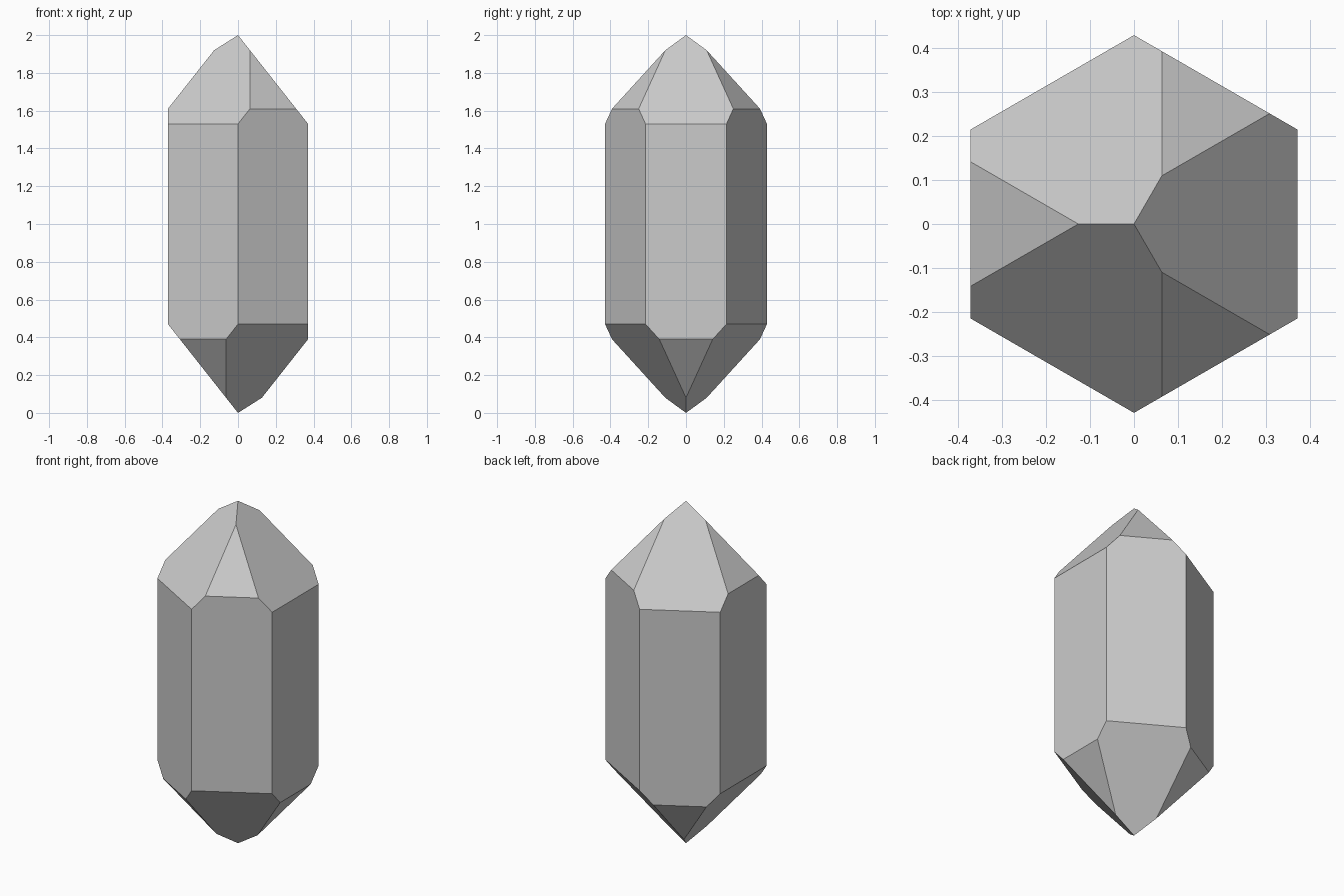
import bpy, bmesh
from math import radians, cos, sin
from mathutils import Vector

if "Cube" in bpy.data.objects:
    bpy.data.objects.remove(bpy.data.objects["Cube"], do_unlink=True)

HALF = 1.0          # half height
APOTHEM = 0.371     # centre to prism side
SLOPE = 1.267       # steepness of the end facets
MINOR_RISE = 0.08   # how far the smaller facets sit outside the tip


def slice_off(bm, point, normal):
    """Cut the solid with a plane, drop the outer side and cap the hole."""
    geom = bm.verts[:] + bm.edges[:] + bm.faces[:]
    cut = bmesh.ops.bisect_plane(bm, geom=geom, dist=1e-5, plane_co=point,
                                 plane_no=normal, clear_outer=True)
    rim = [e for e in cut["geom_cut"] if isinstance(e, bmesh.types.BMEdge)]
    if rim:
        bmesh.ops.contextual_create(bm, geom=rim)


# Rough block that the crystal is cut from
bm = bmesh.new()
bmesh.ops.create_cube(bm, size=3)

# Six prism sides
directions = [Vector((cos(radians(a)), sin(radians(a)), 0)) for a in range(0, 360, 60)]
for d in directions:
    slice_off(bm, d * APOTHEM, d)

# Alternating large and small facets at each end, swapped between the ends
for end in (1, -1):
    for i, d in enumerate(directions):
        large = (i % 2 == 0) == (end == 1)
        peak = HALF if large else HALF + MINOR_RISE
        slice_off(bm, Vector((0, 0, end * peak)), Vector((d.x * SLOPE, d.y * SLOPE, end)).normalized())

bmesh.ops.remove_doubles(bm, verts=bm.verts, dist=1e-4)
bmesh.ops.recalc_face_normals(bm, faces=bm.faces)
bmesh.ops.translate(bm, verts=bm.verts, vec=(0, 0, HALF))

mesh = bpy.data.meshes.new("crystal")
bm.to_mesh(mesh)
bm.free()
crystal = bpy.data.objects.new("crystal", mesh)
bpy.context.collection.objects.link(crystal)

# Plain grey mineral
grey = bpy.data.materials.new("mineral grey")
grey.use_nodes = True
colour = (0.6, 0.6, 0.6, 1)
grey.diffuse_color = colour
grey.node_tree.nodes["Principled BSDF"].inputs["Base Color"].default_value = colour
mesh.materials.append(grey)
